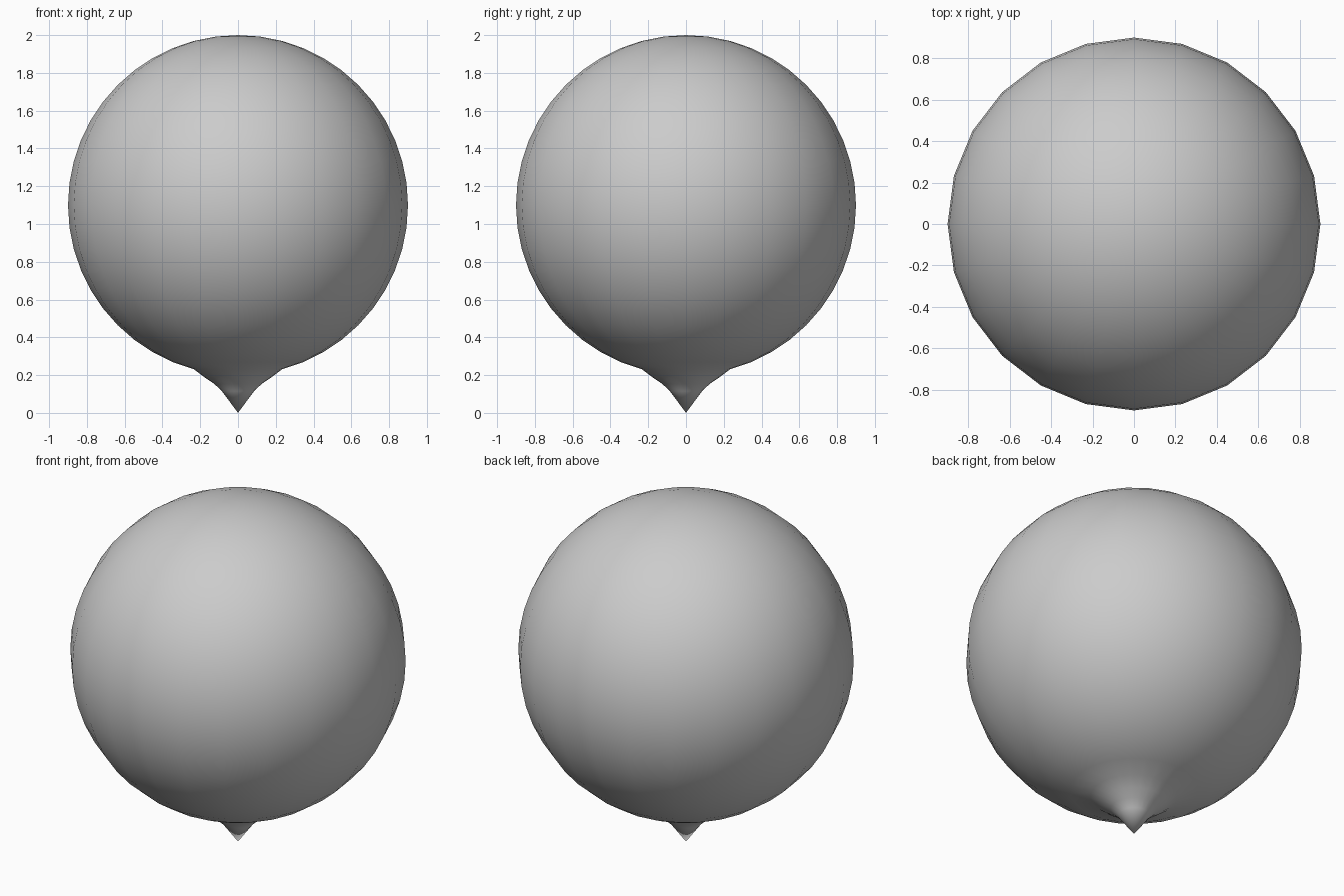
import bpy, bmesh
from math import sin, cos, pi, radians

if "Cube" in bpy.data.objects:
    bpy.data.objects.remove(bpy.data.objects["Cube"])

SEGMENTS = 24
RADIUS, CENTRE = 0.9, 1.1

# Profile (radius, height): round body from near the top, drawn in to a pointed tip
profile = [(RADIUS * sin(radians(a)), CENTRE + RADIUS * cos(radians(a)))
           for a in [7.5 * i for i in range(1, 23)]]
profile += [(0.175, 0.187), (0.125, 0.153), (0.085, 0.115)]

# Revolve the profile into closed rings with a pole at each end
bm = bmesh.new()
rings = [[bm.verts.new((r * cos(2 * pi * i / SEGMENTS), r * sin(2 * pi * i / SEGMENTS), z))
          for i in range(SEGMENTS)] for r, z in profile]
top = bm.verts.new((0, 0, CENTRE + RADIUS))
tip = bm.verts.new((0, 0, 0))
for i in range(SEGMENTS):
    j = (i + 1) % SEGMENTS
    bm.faces.new((top, rings[0][i], rings[0][j]))
    bm.faces.new((tip, rings[-1][j], rings[-1][i]))
    for a, b in zip(rings, rings[1:]):
        bm.faces.new((a[i], b[i], b[j], a[j]))
bmesh.ops.recalc_face_normals(bm, faces=bm.faces)
for f in bm.faces:
    f.smooth = True

# Drop-shaped body
mesh = bpy.data.meshes.new("drop_body")
bm.to_mesh(mesh)
bm.free()
body = bpy.data.objects.new("drop_body", mesh)
bpy.context.collection.objects.link(body)
